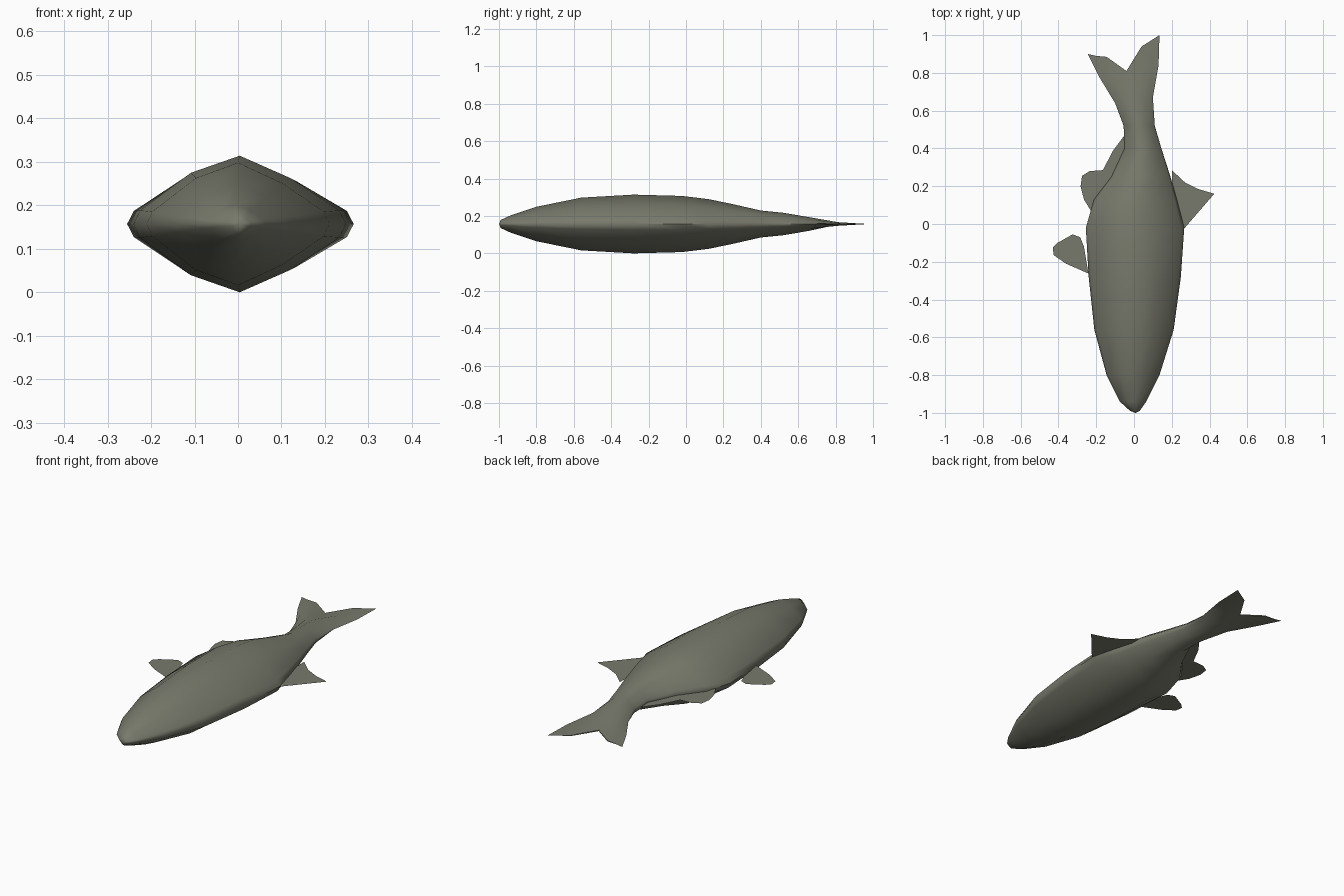
import bpy, bmesh, math

cube = bpy.data.objects.get("Cube")
if cube:
    bpy.data.objects.remove(cube, do_unlink=True)

MID = 0.157  # height of the flat plane through the fish

skin = bpy.data.materials.new("olive_grey_skin")
skin.use_nodes = True
COLOUR = (0.19, 0.193, 0.15, 1)
skin.diffuse_color = COLOUR
bsdf = skin.node_tree.nodes["Principled BSDF"]
bsdf.inputs["Base Color"].default_value = COLOUR
bsdf.inputs["Roughness"].default_value = 0.8


def finish(name, bm):
    mesh = bpy.data.meshes.new(name)
    bm.to_mesh(mesh)
    bm.free()
    mesh.materials.append(skin)
    obj = bpy.data.objects.new(name, mesh)
    bpy.context.collection.objects.link(obj)
    return obj


# Cross-section: position across the width and share of the half height
ACROSS = (-1, -0.94, -0.46, 0, 0.48, 0.94, 1)
RISE = (0, 0.2, 0.75, 1, 0.67, 0.2, 0)

# Body stations: left edge x, its y, right edge x, its y, half height
STATIONS = [
    (-0.02, -0.99, 0.03, -0.99, 0.022),
    (-0.075, -0.94, 0.065, -0.94, 0.045),
    (-0.145, -0.8, 0.135, -0.8, 0.092),
    (-0.21, -0.56, 0.21, -0.56, 0.141),
    (-0.24, -0.28, 0.248, -0.28, 0.157),
    (-0.255, -0.02, 0.266, -0.02, 0.15),
    (-0.212, 0.13, 0.23, 0.12, 0.132),
    (-0.12, 0.25, 0.19, 0.26, 0.105),
    (-0.05, 0.4, 0.145, 0.4, 0.072),
    (-0.055, 0.52, 0.11, 0.52, 0.06),
    (-0.1, 0.64, 0.1, 0.67, 0.037),
]
rows = []
for lx, ly, rx, ry, half in STATIONS:
    row = []
    for a, r in zip(ACROSS, RISE):
        t = (a + 1) / 2
        row.append((lx + (rx - lx) * t, ly + (ry - ly) * t, half * r))
    rows.append(row)

# Forked trailing edge of the tail, with one row blended in front of it
FORK = [(-0.245, 0.9), (-0.2, 0.89), (-0.145, 0.885), (-0.04, 0.81),
        (0.04, 0.94), (0.08, 0.965), (0.135, 1.0)]
blend = []
for (x0, y0, _), (x1, y1), r in zip(rows[-1], FORK, RISE):
    blend.append((x0 + (x1 - x0) * 0.55, y0 + (y1 - y0) * 0.55, 0.014 * r))
blend[0] = (-0.185, 0.78, 0)
blend[-1] = (0.13, 0.84, 0)
rows += [blend, [(x, y, 0.003 * r) for (x, y), r in zip(FORK, RISE)]]

# Body and tail: loft closed rings, upper half and mirrored lower half
bm = bmesh.new()
rings = []
for row in rows:
    pts = [(x, y, MID + h) for x, y, h in row]
    pts += [(x, y, MID - h) for x, y, h in reversed(row[1:-1])]
    rings.append([bm.verts.new(p) for p in pts])
n = len(rings[0])
for a, b in zip(rings, rings[1:]):
    for i in range(n):
        j = (i + 1) % n
        bm.faces.new((a[i], a[j], b[j], b[i]))

# Nose fan, and thin strips closing the tail's trailing edge
nose = bm.verts.new((0.008, -1.0, MID))
for i in range(n):
    bm.faces.new((nose, rings[0][(i + 1) % n], rings[0][i]))
for i in range(n // 2):
    corners = dict.fromkeys((i, i + 1, n - i - 1, (n - i) % n))
    bm.faces.new([rings[-1][c] for c in corners])
bmesh.ops.recalc_face_normals(bm, faces=bm.faces)
body = finish("body_and_tail", bm)
bpy.context.view_layer.objects.active = body
body.select_set(True)
bpy.ops.object.shade_smooth_by_angle(angle=math.radians(50))


# Fins: flat sheets rooted inside the body
def fin(name, outline):
    bm = bmesh.new()
    face = bm.faces.new([bm.verts.new((x, y, MID)) for x, y in outline])
    face.normal_update()
    if face.normal.z < 0:
        face.normal_flip()
    bmesh.ops.triangulate(bm, faces=[face])
    finish(name, bm)


fin("dorsal_fin", [(0.2, 0.285), (0.27, 0.22), (0.34, 0.185), (0.425, 0.16),
                   (0.265, -0.025), (0.2, 0)])
fin("anal_fin", [(-0.05, 0.47), (-0.11, 0.39), (-0.165, 0.285), (-0.235, 0.28),
                 (-0.275, 0.255), (-0.283, 0.2), (-0.265, 0.13),
                 (-0.225, 0.065), (-0.1, 0.2), (-0.04, 0.38)])
fin("pelvic_fin", [(-0.235, -0.265), (-0.36, -0.21), (-0.425, -0.165),
                   (-0.43, -0.125), (-0.405, -0.1), (-0.325, -0.055),
                   (-0.285, -0.07), (-0.265, -0.12), (-0.245, -0.24)])
